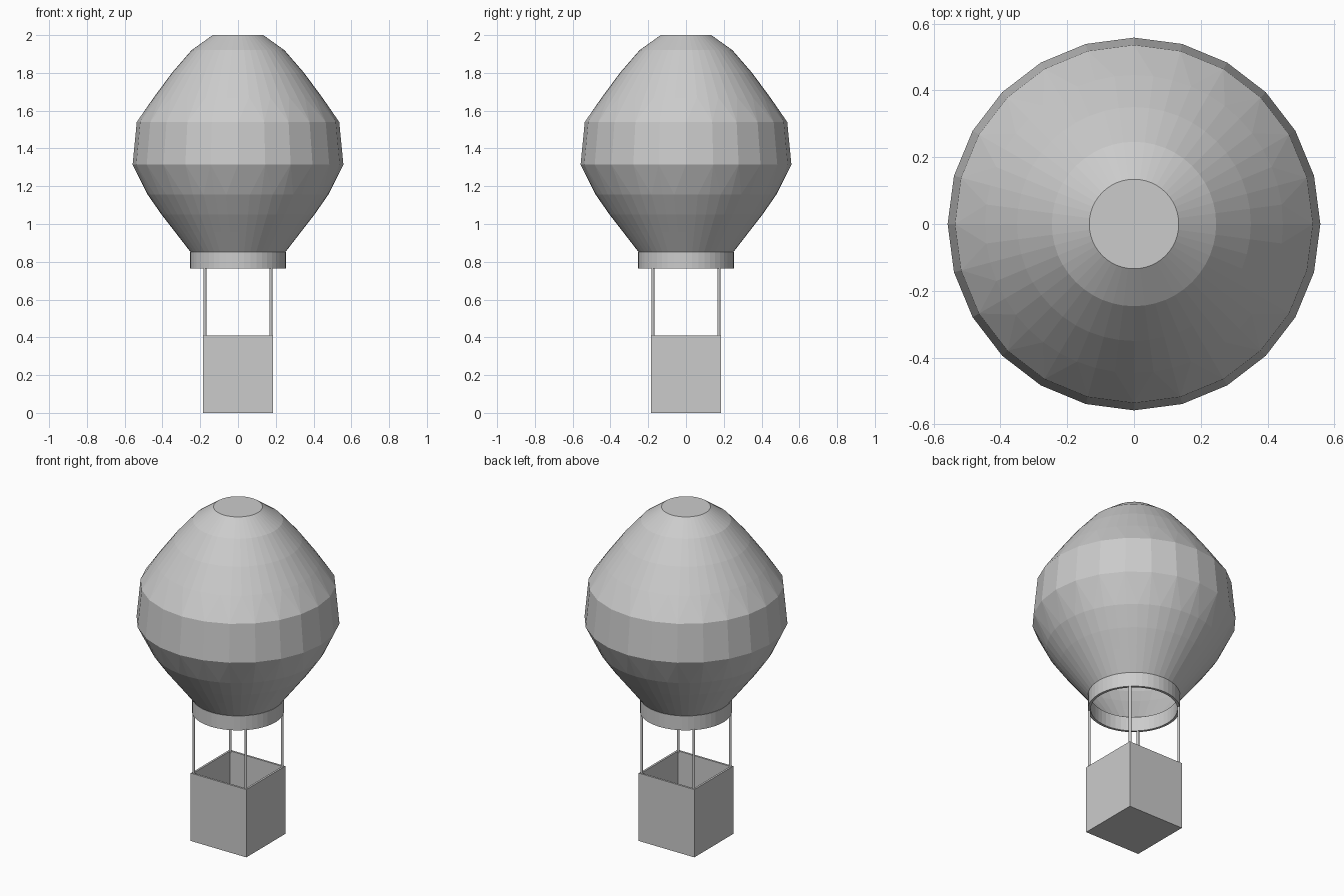
import bpy, bmesh
from math import cos, sin, tau

if "Cube" in bpy.data.objects:
    bpy.data.objects.remove(bpy.data.objects["Cube"])


def finish(name, bm):
    bmesh.ops.recalc_face_normals(bm, faces=bm.faces)
    mesh = bpy.data.meshes.new(name)
    bm.to_mesh(mesh)
    bm.free()
    ob = bpy.data.objects.new(name, mesh)
    bpy.context.collection.objects.link(ob)
    return ob


def ring(bm, r, z, n):
    return [bm.verts.new((r * cos(tau * i / n), r * sin(tau * i / n), z)) for i in range(n)]


def bridge(bm, a, b):
    """Join two rings; one may have twice as many sides as the other."""
    if len(a) > len(b):
        a, b = b, a
    n, m = len(a), len(b)
    for i in range(n):
        j = (i + 1) % n
        if n == m:
            bm.faces.new((a[i], a[j], b[j], b[i]))
        else:
            p, q, s = b[2 * i], b[2 * i + 1], b[(2 * i + 2) % m]
            bm.faces.new((a[i], q, p))
            bm.faces.new((a[i], a[j], q))
            bm.faces.new((a[j], s, q))


# Balloon envelope: faceted rings (radius, height, sides), open below, flat cap on top
profile = [(0.25, 0.85, 48), (0.335, 0.96, 48), (0.405, 1.05, 48), (0.478, 1.155, 48),
           (0.558, 1.315, 24), (0.536, 1.54, 24), (0.446, 1.67, 48), (0.35, 1.80, 48),
           (0.246, 1.92, 48), (0.134, 2.0, 48)]
bm = bmesh.new()
rings = [ring(bm, *p) for p in profile]
for lower, upper in zip(rings, rings[1:]):
    bridge(bm, lower, upper)
bm.faces.new(rings[-1])
finish("envelope", bm)

# Collar: thin tube under the envelope
bm = bmesh.new()
loops = [ring(bm, r, z, 48) for r, z in
         ((0.253, 0.765), (0.253, 0.852), (0.238, 0.852), (0.238, 0.765))]
for i in range(4):
    bridge(bm, loops[i], loops[(i + 1) % 4])
finish("collar", bm)

# Basket: box with its top face inset and pushed down to make an open bin
W, H, T = 0.186, 0.41, 0.017
bm = bmesh.new()
bmesh.ops.create_cube(bm, size=1)
for v in bm.verts:
    v.co = (v.co.x * 2 * W, v.co.y * 2 * W, (v.co.z + 0.5) * H)
bm.faces.ensure_lookup_table()
top = max(bm.faces, key=lambda f: f.calc_center_median().z)
bmesh.ops.inset_region(bm, faces=[top], thickness=T)
inner = bmesh.ops.extrude_discrete_faces(bm, faces=[top])["faces"][0]
for v in inner.verts:
    v.co.z = T
finish("basket", bm)

# Four upright rods from basket rim to collar
for sx, side in ((-1, "left"), (1, "right")):
    for sy, end in ((-1, "front"), (1, "back")):
        bpy.ops.mesh.primitive_cylinder_add(vertices=12, radius=0.0075, depth=0.37,
                                            location=(sx * 0.1745, sy * 0.1745, 0.585))
        bpy.context.object.name = f"{end}_{side}_rod"
